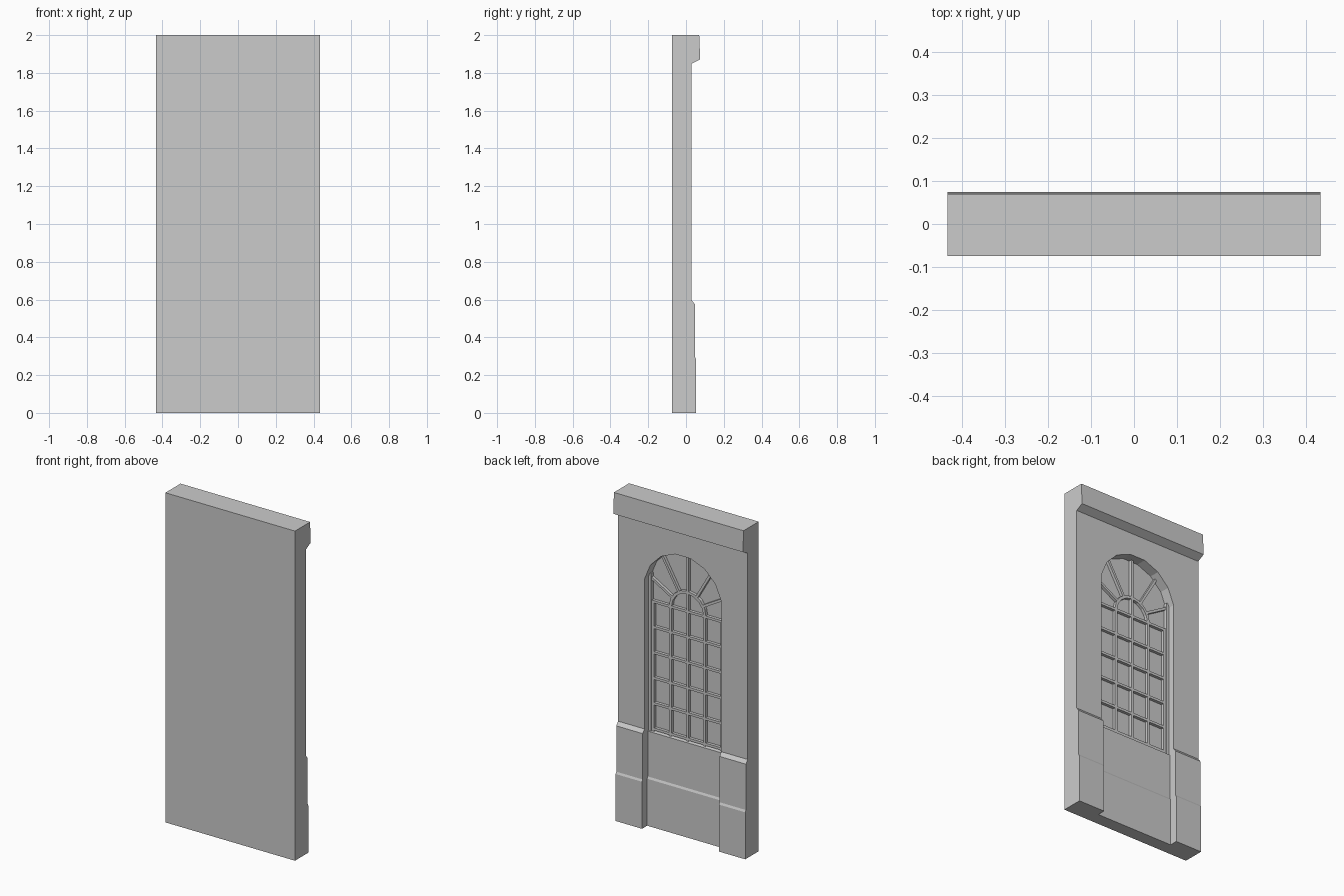
import bpy, bmesh, math
from mathutils import Matrix, Vector

if "Cube" in bpy.data.objects:
    bpy.data.objects.remove(bpy.data.objects["Cube"])

W = 0.435          # half width of the wall
OPEN = 0.258       # half width of the opening
ARCH_Z = 1.455     # centre of the arch
FAN_Z = 1.36       # centre of the fanlight
GLASS_Y = -0.032
BAR_Y = -0.014     # face of the glazing bars


def prism(name, pts, offset):
    """Extrude a closed planar outline along an offset vector."""
    bm = bmesh.new()
    face = bm.faces.new([bm.verts.new(p) for p in pts])
    res = bmesh.ops.extrude_face_region(bm, geom=[face])
    verts = [v for v in res["geom"] if isinstance(v, bmesh.types.BMVert)]
    bmesh.ops.translate(bm, verts=verts, vec=offset)
    bmesh.ops.recalc_face_normals(bm, faces=bm.faces[:])
    mesh = bpy.data.meshes.new(name)
    bm.to_mesh(mesh)
    bm.free()
    ob = bpy.data.objects.new(name, mesh)
    bpy.context.collection.objects.link(ob)
    return ob


def side_profile(name, yz, half):
    return prism(name, [(-half, y, z) for y, z in yz], (2 * half, 0, 0))


def bar(name, a, b, width=0.015, face=BAR_Y):
    """Straight glazing bar between two (x, z) points."""
    a, b = Vector(a), Vector(b)
    d = (b - a).normalized() * width / 2
    n = Vector((-d.y, d.x))
    pts = [(p.x, GLASS_Y - 0.004, p.y) for p in (a + n, b + n, b - n, a - n)]
    return prism(name, pts, (0, face - GLASS_Y + 0.004, 0))


# Wall with cornice and plinth
wall = side_profile("wall", [
    (-0.075, 0), (0.053, 0), (0.053, 0.285), (0.047, 0.297), (0.047, 0.575),
    (0.030, 0.597), (0.030, 1.848), (0.075, 1.872), (0.070, 2.0), (-0.075, 2.0)], W)

# Arched recess cut into the wall
r = OPEN / math.cos(math.radians(11.25))
outline = [(OPEN, -0.1)]
for i in range(8):
    t = math.radians(11.25 + 22.5 * i)
    outline.append((r * math.cos(t), ARCH_Z + r * math.sin(t)))
outline.append((-OPEN, -0.1))
cutter = prism("recess_cutter", [(x, GLASS_Y, z) for x, z in outline], (0, 0.3, 0))
cutter.hide_render = True
mod = wall.modifiers.new("recess", "BOOLEAN")
mod.operation = "DIFFERENCE"
mod.solver = "EXACT"
mod.object = cutter
bpy.context.view_layer.objects.active = wall
wall.select_set(True)
bpy.ops.object.modifier_apply(modifier="recess")
bpy.data.objects.remove(cutter)

# Panel below the window
side_profile("apron_panel", [
    (GLASS_Y - 0.01, 0), (0.004, 0), (0.004, 0.285), (-0.002, 0.297),
    (-0.002, 0.572), (GLASS_Y - 0.01, 0.58)], OPEN + 0.002)

# Side frames and vertical bars
for s in (-1, 1):
    bar("side_frame", (s * 0.25, 0.57), (s * 0.25, 1.53), 0.02, -0.008)
    bar("sash_stile", (s * 0.232, 0.57), (s * 0.232, FAN_Z), 0.018)
    bar("vertical_bar", (s * 0.115, 0.57), (s * 0.115, FAN_Z))
bar("centre_bar", (0, 0.57), (0, 1.725))

# Horizontal bars
for i in range(6):
    z = 0.588 + i * (FAN_Z - 0.588) / 5
    bar("horizontal_bar", (-OPEN, z), (OPEN, z))

# Fanlight rays, ending just inside the arch
for deg in (30, 60, 120, 150):
    t = math.radians(deg)
    h = ARCH_Z - FAN_Z
    L = h * math.sin(t) + math.sqrt(0.262 ** 2 - (h * math.cos(t)) ** 2)
    bar("fan_ray", (0.12 * math.cos(t), FAN_Z + 0.12 * math.sin(t)),
        (L * math.cos(t), FAN_Z + L * math.sin(t)))

# Inner fan arch
arc = []
for rad, order in ((0.125, range(9)), (0.108, range(8, -1, -1))):
    for i in order:
        t = math.pi * i / 8
        arc.append((rad * math.cos(t), GLASS_Y - 0.004, FAN_Z + rad * math.sin(t)))
prism("fan_arch", arc, (0, BAR_Y - GLASS_Y + 0.004, 0))
